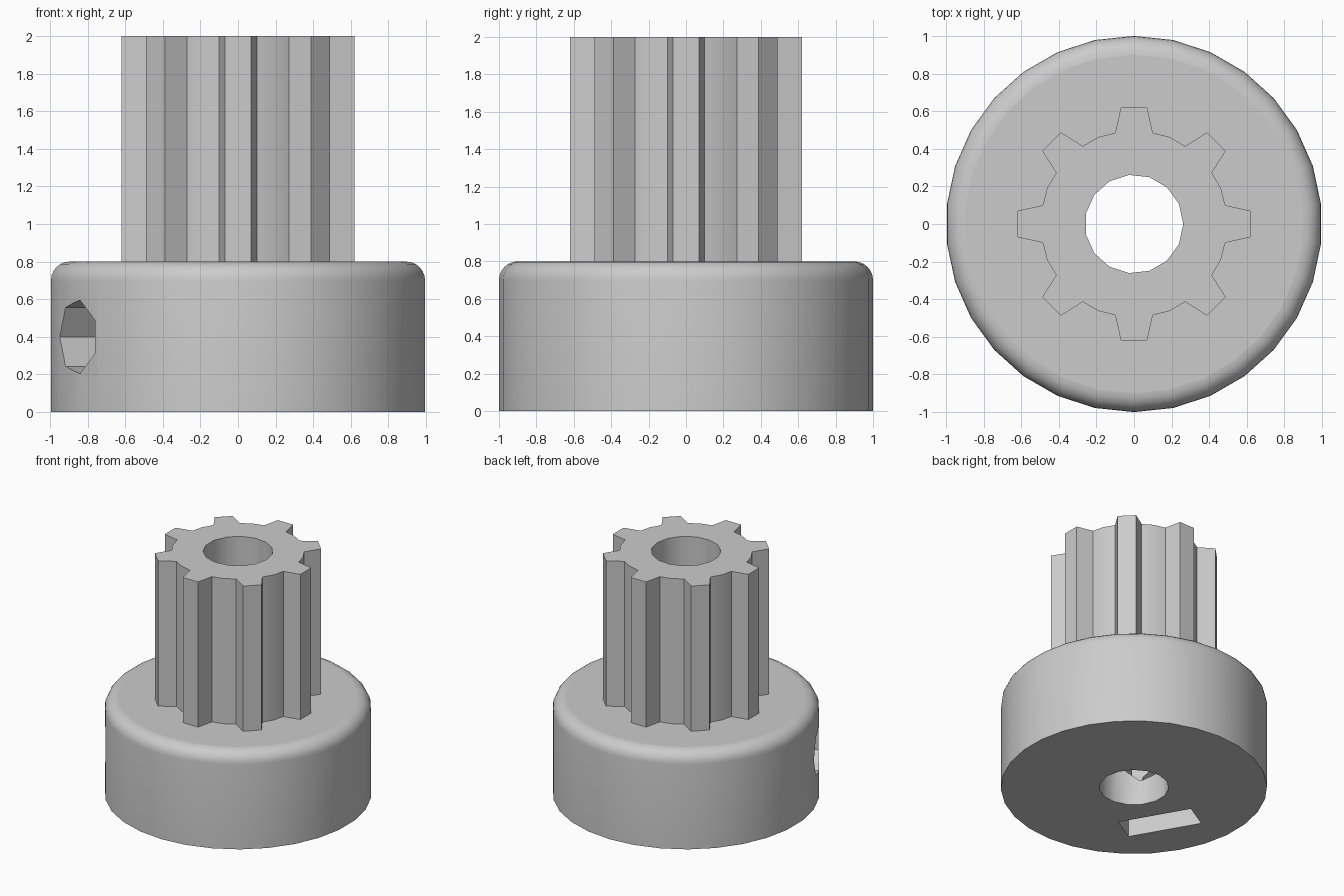
import bpy, bmesh
from math import sin, cos, pi, radians
from mathutils import Matrix

if "Cube" in bpy.data.objects:
    bpy.data.objects.remove(bpy.data.objects["Cube"], do_unlink=True)

grey = bpy.data.materials.new("plain_grey")
grey.use_nodes = True
grey.diffuse_color = (0.6, 0.6, 0.6, 1)
grey.node_tree.nodes["Principled BSDF"].inputs["Base Color"].default_value = (0.6, 0.6, 0.6, 1)


def ring(radius, sides, start=0):
    return [(radius * cos(start + 2 * pi * i / sides), radius * sin(start + 2 * pi * i / sides))
            for i in range(sides)]


def loft(name, loops, matrix=Matrix()):
    """Closed solid skinned through a stack of (outline, height) loops."""
    bm = bmesh.new()
    rows = [[bm.verts.new((x, y, z)) for x, y in pts] for pts, z in loops]
    for low, high in zip(rows, rows[1:]):
        for i in range(len(low)):
            j = (i + 1) % len(low)
            bm.faces.new((low[i], low[j], high[j], high[i]))
    bm.faces.new(rows[0][::-1])
    bm.faces.new(rows[-1])
    bmesh.ops.recalc_face_normals(bm, faces=bm.faces)
    bm.transform(matrix)
    mesh = bpy.data.meshes.new(name)
    bm.to_mesh(mesh)
    bm.free()
    mesh.materials.append(grey)
    obj = bpy.data.objects.new(name, mesh)
    bpy.context.collection.objects.link(obj)
    return obj


def combine(target, tool, operation):
    mod = target.modifiers.new(tool.name, "BOOLEAN")
    mod.operation, mod.solver, mod.object = operation, "EXACT", tool
    bpy.context.view_layer.objects.active = target
    bpy.ops.object.modifier_apply(modifier=mod.name)
    bpy.data.objects.remove(tool, do_unlink=True)


# Hub with a rounded upper rim
SIDES, HUB_TOP, FILLET, STEPS = 30, 0.8, 0.1, 6
hub_loops = [(ring(1, SIDES, pi / 2), 0)]
for i in range(STEPS + 1):
    a = pi / 2 * i / STEPS
    hub_loops.append((ring(1 - FILLET + FILLET * cos(a), SIDES, pi / 2),
                      HUB_TOP - FILLET + FILLET * sin(a)))
pulley = loft("toothed_pulley", hub_loops)

# Toothed barrel: each tooth plus the root point that follows it
outline = []
for i in range(8):
    a = i * pi / 4
    for x, y in ((0.485, -0.1), (0.62, -0.07), (0.62, 0.07), (0.485, 0.1)):
        outline.append((x * cos(a) - y * sin(a), x * sin(a) + y * cos(a)))
    outline.append((0.5 * cos(a + pi / 8), 0.5 * sin(a + pi / 8)))
combine(pulley, loft("toothed_barrel", [(outline, 0.6), (outline, 2)]), "UNION")

# Nut pocket: slot open below, with a pointed hexagonal top
turn = Matrix.Rotation(radians(210), 4, "Z")
sideways = turn @ Matrix.Translation((0, 0, 0.4)) @ Matrix.Rotation(pi / 2, 4, "Y")
w = 0.29
pocket = [(0.6, -w), (0.6, w), (-w * 0.577, w), (-w * 1.155, 0), (-w * 0.577, -w)]
combine(pulley, loft("nut_pocket", [(pocket, 0.45), (pocket, 0.68)], sideways), "DIFFERENCE")

# Seven-sided screw hole from the rim to the bore
screw = ring(0.2, 7, -pi / 2)
combine(pulley, loft("screw_hole", [(screw, 0.05), (screw, 1.2)], sideways), "DIFFERENCE")

# Shaft bore through everything
bore = ring(0.262, 15)
combine(pulley, loft("shaft_bore", [(bore, -0.1), (bore, 2.1)]), "DIFFERENCE")

# Smooth round walls, keep level faces flat
bpy.ops.object.select_all(action="DESELECT")
pulley.select_set(True)
bpy.context.view_layer.objects.active = pulley
bpy.ops.object.shade_smooth_by_angle(angle=radians(30))
for face in pulley.data.polygons:
    if abs(face.normal.z) > 0.999:
        face.use_smooth = False
